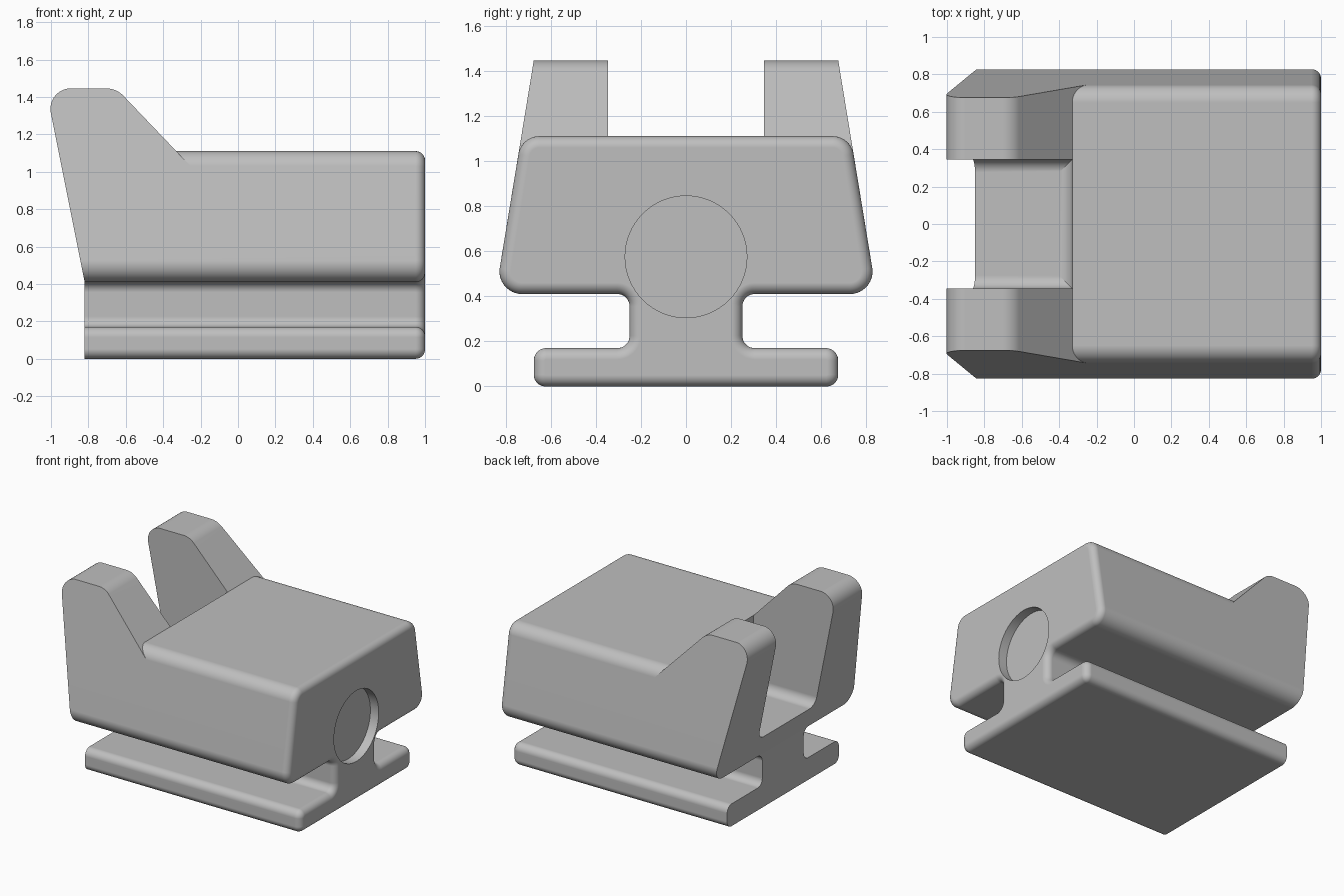
import bpy
import bmesh
import math
from mathutils import Vector, Matrix

STEPS = 12            # segments per rounded corner
BACK = -0.82          # rear end of the rail
TILT = 0.2            # backward lean of the rear face
WAIST = 0.41          # height where the upper body starts

if "Cube" in bpy.data.objects:
    bpy.data.objects.remove(bpy.data.objects["Cube"], do_unlink=True)

grey = bpy.data.materials.new("light_grey")
grey.use_nodes = True
grey.diffuse_color = (0.52, 0.52, 0.52, 1)
grey.node_tree.nodes["Principled BSDF"].inputs["Base Color"].default_value = grey.diffuse_color


def side_y(z):
    """Half width of the slanted flanks at height z."""
    return 0.845 - 0.164 * (z - WAIST)


def rear_x(z):
    return BACK - TILT * (z - WAIST)


def rounded(corners, inset=0.0):
    """Counter-clockwise outline of (u, v, radius) corners, rounded and shrunk by inset."""
    outline = []
    for i, (u, v, radius) in enumerate(corners):
        p = Vector((u, v))
        d1 = (p - Vector(corners[i - 1][:2])).normalized()
        d2 = (Vector(corners[(i + 1) % len(corners)][:2]) - p).normalized()
        n1, n2 = Vector((-d1.y, d1.x)), Vector((-d2.y, d2.x))
        miter = (n1 + n2) / (1 + n1.dot(n2))
        if radius == 0:
            outline.append(p + miter * inset)
            continue
        turn = math.atan2(d1.x * d2.y - d1.y * d2.x, d1.dot(d2))
        sign = math.copysign(1, turn)
        centre = p + miter * radius * sign
        arm = -n1 * sign * (radius - sign * inset)
        for k in range(STEPS + 1):
            outline.append(centre + Matrix.Rotation(turn * k / STEPS, 2) @ arm)
    return outline


def loft(name, rings):
    """Closed solid through equal-length rings of 3D points."""
    bm = bmesh.new()
    loops = [[bm.verts.new(p) for p in ring] for ring in rings]
    for a, b in zip(loops, loops[1:]):
        for i in range(len(a)):
            bm.faces.new((a[i - 1], a[i], b[i], b[i - 1]))
    bm.faces.new(loops[0][::-1])
    bm.faces.new(loops[-1])
    bmesh.ops.recalc_face_normals(bm, faces=bm.faces)
    mesh = bpy.data.meshes.new(name)
    bm.to_mesh(mesh)
    bm.free()
    mesh.materials.append(grey)
    obj = bpy.data.objects.new(name, mesh)
    bpy.context.collection.objects.link(obj)
    return obj


def combine(target, tool, operation):
    """Apply a boolean and discard the tool."""
    tool.hide_render = True
    mod = target.modifiers.new(operation.lower(), "BOOLEAN")
    mod.operation, mod.solver, mod.object = operation, "EXACT", tool
    bpy.context.view_layer.objects.active = target
    bpy.ops.object.modifier_apply(modifier=mod.name)
    bpy.data.objects.remove(tool, do_unlink=True)


# Rail and body: one cross-section swept along x, with a rounded front rim
right_half = [(0.675, 0, 0.052), (0.675, 0.17, 0.055), (0.25, 0.17, 0.055),
              (0.25, WAIST, 0.055), (side_y(WAIST), WAIST, 0.1), (side_y(1.11), 1.11, 0.095)]
section = right_half + [(-y, z, r) for y, z, r in reversed(right_half)]
rim = 0.05
sweep = [(-1.2, 0)]
for k in range(STEPS + 1):
    a = math.pi / 2 * k / STEPS
    sweep.append((1 - rim + rim * math.sin(a), rim * (1 - math.cos(a))))
body = loft("sight_body", [[(x, p.x, p.y) for p in rounded(section, inset)] for x, inset in sweep])

# Rear ears: side profile as one wide block, split later by the notch
slope = 0.335 / 0.32
ear_profile = rounded([(-1.2, 0.8, 0), (-0.225, 0.8, 0), (-0.225, 1.11 - 0.105 * slope, 0),
                       (-0.65, 1.445, 0.12), (-1.2, 1.445, 0)])
ears = loft("ears", [[(p.x, s * side_y(p.y), p.y) for p in ear_profile] for s in (-1, 1)])
combine(body, ears, "UNION")

# Leaning rear face with rounded ear tips
tip = 1.446
rear = rounded([(BACK, -0.2, 0), (BACK, WAIST, 0), (rear_x(tip), tip, 0.11),
                (-0.8, tip, 0), (-0.8, 1.7, 0), (-1.6, 1.7, 0), (-1.6, -0.2, 0)])
combine(body, loft("rear_cutter", [[(p.x, y, p.y) for p in rear] for y in (-1, 1)]), "DIFFERENCE")

# Notch between the ears, with a filleted floor
fillet, floor = 0.07, 0.56
levels = []
for k in range(STEPS + 1):
    a = math.pi / 2 * k / STEPS
    levels.append((floor + fillet * (1 - math.cos(a)), fillet * (1 - math.sin(a))))
levels.append((1.7, 0))
notch = []
for z, inset in levels:
    front, half = -0.33 - inset, 0.345 - inset
    notch.append([(-1.5, -half, z), (front, -half, z), (front, half, z), (-1.5, half, z)])
combine(body, loft("notch_cutter", notch), "DIFFERENCE")

# Shallow round recess in the front end
circle = [(0.27 * math.cos(math.tau * k / 64), 0.575 + 0.27 * math.sin(math.tau * k / 64))
          for k in range(64)]
combine(body, loft("recess_cutter", [[(x, y, z) for y, z in circle] for x in (0.93, 1.2)]), "DIFFERENCE")

# Smooth fillets, crisp edges
bpy.ops.object.select_all(action="DESELECT")
body.select_set(True)
bpy.context.view_layer.objects.active = body
bpy.ops.object.shade_smooth_by_angle(angle=math.radians(10))
weighted = body.modifiers.new("even_shading", "WEIGHTED_NORMAL")
weighted.keep_sharp = True
